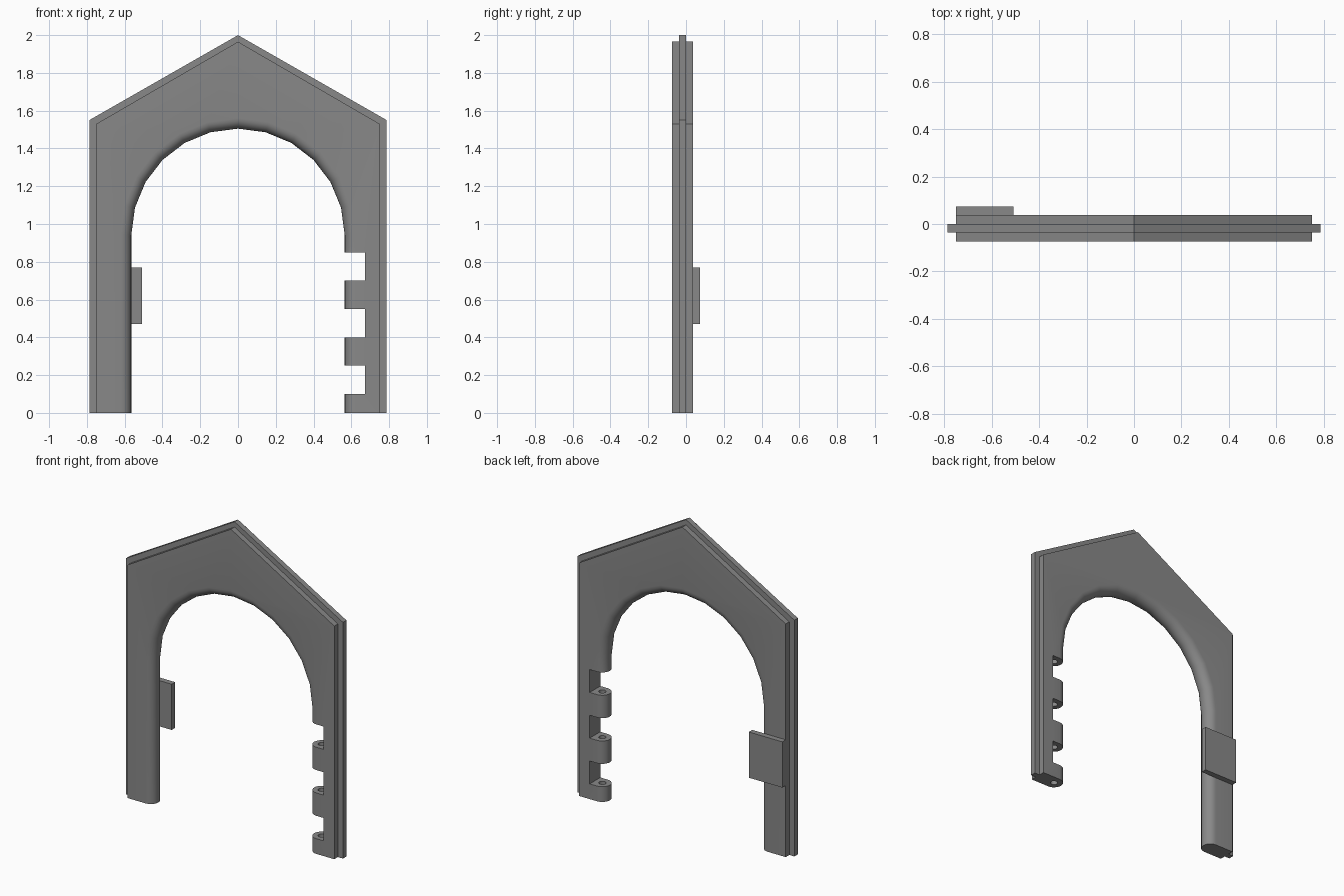
import bpy, bmesh, math
from mathutils import Vector

cube = bpy.data.objects.get("Cube")
if cube:
    bpy.data.objects.remove(cube, do_unlink=True)

grey = bpy.data.materials.new("stone_grey")
grey.use_nodes = True
COLOUR = (0.25, 0.25, 0.25, 1)
grey.diffuse_color = COLOUR
grey.node_tree.nodes["Principled BSDF"].inputs["Base Color"].default_value = COLOUR

FRONT, BACK = -0.073, 0.037
MID = (FRONT + BACK) / 2
R = (BACK - FRONT) / 2      # rounding radius of the opening edge
HINGE_X = 0.565 + R


def make_object(name, bm):
    bmesh.ops.recalc_face_normals(bm, faces=bm.faces)
    mesh = bpy.data.meshes.new(name)
    bm.to_mesh(mesh)
    bm.free()
    mesh.materials.append(grey)
    obj = bpy.data.objects.new(name, mesh)
    bpy.context.collection.objects.link(obj)
    return obj


def box(name, lo, hi):
    bm = bmesh.new()
    bmesh.ops.create_cube(bm, size=1)
    for v in bm.verts:
        v.co = Vector([(a + b) / 2 + c * (b - a) for a, b, c in zip(lo, hi, v.co)])
    return make_object(name, bm)


def select_only(obj):
    bpy.ops.object.select_all(action='DESELECT')
    obj.select_set(True)
    bpy.context.view_layer.objects.active = obj


def cut(target, cutter):
    cutter.hide_render = True
    mod = target.modifiers.new("cut", 'BOOLEAN')
    mod.operation, mod.solver, mod.object = 'DIFFERENCE', 'EXACT', cutter
    select_only(target)
    bpy.ops.object.modifier_apply(modifier=mod.name)
    bpy.data.objects.remove(cutter, do_unlink=True)


def outline(bm, half, shoulder, apex, y):
    pts = [(-half, 0), (-half, shoulder), (0, apex), (half, shoulder), (half, 0)]
    return [bm.verts.new((x, y, z)) for x, z in pts]


def arch(bm, radius, y):
    pts = [(-radius, 0)]
    for i in range(13):
        a = math.pi * (1 - i / 12)
        pts.append((radius * math.cos(a), 0.94 + radius * math.sin(a)))
    pts.append((radius, 0))
    return [bm.verts.new((x, y, z)) for x, z in pts]


# Gabled arch frame: stepped outer edge with a tongue, rounded inner edge
bm = bmesh.new()
inner_size, tongue_size = (0.75, 1.53, 1.965), (0.787, 1.55, 2.0)
outer = [outline(bm, *size, y) for size, y in (
    (inner_size, FRONT), (inner_size, -0.036), (tongue_size, -0.036),
    (tongue_size, 0), (inner_size, 0), (inner_size, BACK))]
inner = []
for i in range(13):
    t = math.pi * (i / 12 - 0.5)
    inner.append(arch(bm, HINGE_X - R * math.cos(t), MID + R * math.sin(t)))
for rows in (outer, inner):
    for a, b in zip(rows, rows[1:]):
        for i in range(len(a) - 1):
            bm.faces.new((a[i], a[i + 1], b[i + 1], b[i]))
for k in (0, -1):
    # front and back faces, each split below the apex
    o, n = outer[k], inner[k]
    bm.faces.new(o[:3] + n[:8][::-1])
    bm.faces.new(o[2:] + n[7:][::-1])
    # feet
    bm.faces.new([row[k] for row in outer] + [row[k] for row in inner[::-1]])
frame = make_object("arch_frame", bm)

# Hinge gaps and pin hole in the left jamb
for z in (0.1, 0.4, 0.7):
    cut(frame, box("hinge_gap_cutter", (0.5, -0.2, z), (0.673, 0.2, z + 0.15)))
bm = bmesh.new()
bmesh.ops.create_cone(bm, cap_ends=True, segments=20, radius1=0.022, radius2=0.022, depth=1.0)
bmesh.ops.translate(bm, verts=bm.verts, vec=(HINGE_X, MID, 0.42))
cut(frame, make_object("pin_hole_cutter", bm))
select_only(frame)
bpy.ops.object.shade_smooth_by_angle(angle=math.radians(30))

# Door stop plate on the back of the right jamb
box("stop_plate", (-0.75, BACK, 0.47), (-0.507, 0.073, 0.77))
